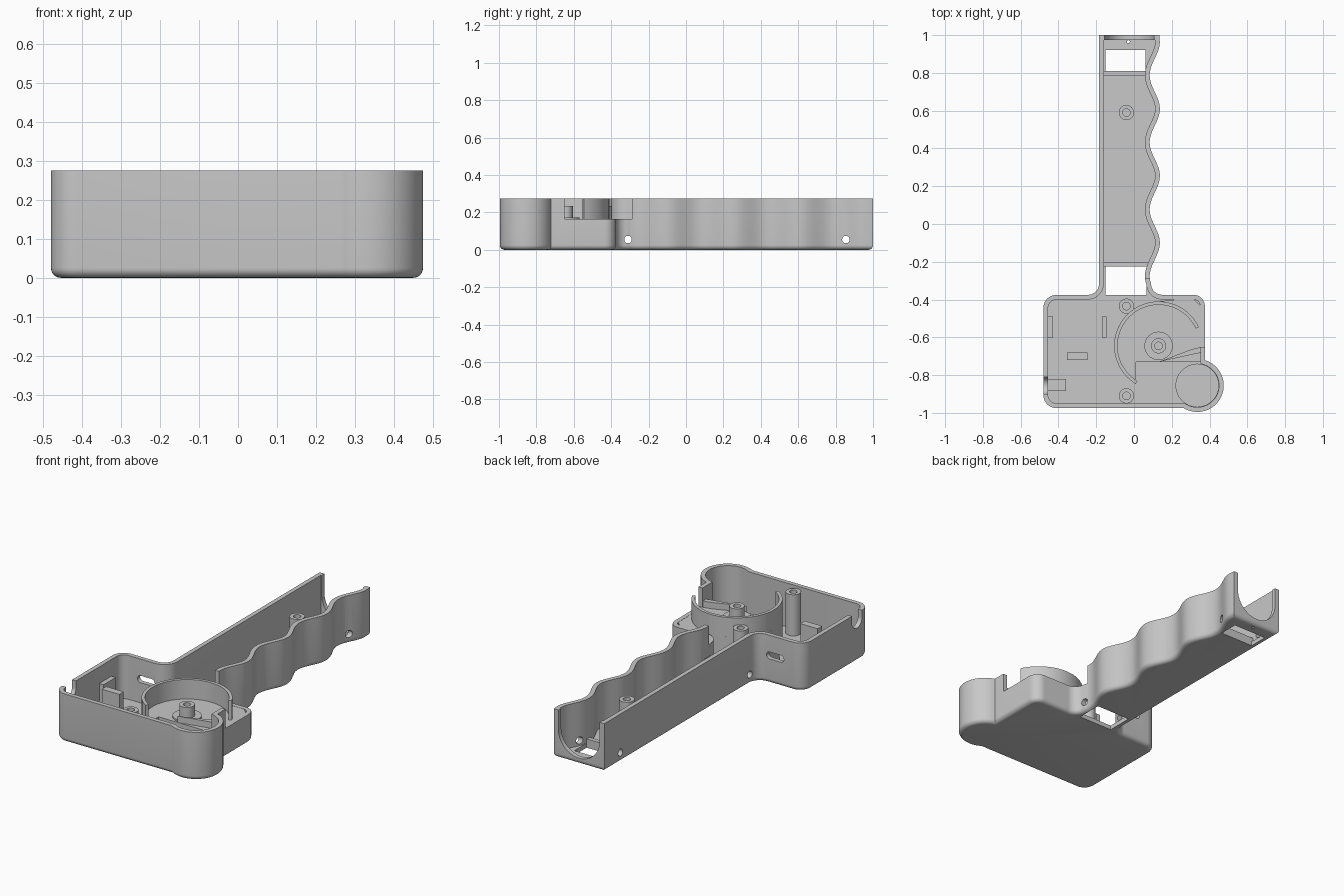
import bpy, bmesh, math
from mathutils import Vector, Matrix

cube = bpy.data.objects.get("Cube")
if cube:
    bpy.data.objects.remove(cube, do_unlink=True)

TOP, WALL, FLOOR, STEP = 0.275, 0.025, 0.025, 0.165
GREY = (0.58, 0.58, 0.58, 1)

grey = bpy.data.materials.new("plain grey")
grey.use_nodes = True
grey.diffuse_color = GREY
grey.node_tree.nodes["Principled BSDF"].inputs["Base Color"].default_value = GREY


def arc(cx, cy, r, a0, a1, n=10):
    steps = [math.radians(a0 + (a1 - a0) * i / n) for i in range(n + 1)]
    return [(cx + r * math.cos(a), cy + r * math.sin(a)) for a in steps]


def circle(cx, cy, r, n=32):
    return arc(cx, cy, r, 0, 360, n)[:-1]


def rect(x0, x1, y0, y1):
    return [(x0, y0), (x1, y0), (x1, y1), (x0, y1)]


def inset(points, d):
    """Move a counter-clockwise outline inwards by d with mitred corners."""
    result = []
    for i, p in enumerate(points):
        p = Vector(p)
        a = (p - Vector(points[i - 1])).normalized()
        b = (Vector(points[(i + 1) % len(points)]) - p).normalized()
        na, nb = Vector((-a.y, a.x)), Vector((-b.y, b.x))
        result.append(p + (na + nb) * d / (1 + na.dot(nb)))
    return result


def loft(name, outline, rings, matrix=None):
    """Stack inset copies of an outline, given as (inset, z), into a solid."""
    bm = bmesh.new()
    loops = [[bm.verts.new((x, y, z)) for x, y in inset(outline, d)] for d, z in rings]
    n = len(outline)
    for low, high in zip(loops, loops[1:]):
        for i in range(n):
            j = (i + 1) % n
            bm.faces.new((low[i], low[j], high[j], high[i]))
    bm.faces.new(loops[0][::-1])
    bm.faces.new(loops[-1])
    if matrix:
        bm.transform(matrix)
    mesh = bpy.data.meshes.new(name)
    bm.to_mesh(mesh)
    bm.free()
    mesh.materials.append(grey)
    ob = bpy.data.objects.new(name, mesh)
    bpy.context.collection.objects.link(ob)
    return ob


def prism(name, outline, z0, z1, matrix=None):
    return loft(name, outline, [(0, z0), (0, z1)], matrix)


def select(ob):
    bpy.ops.object.select_all(action='DESELECT')
    ob.select_set(True)
    bpy.context.view_layer.objects.active = ob


def cut(target, cutter):
    cutter.hide_render = True
    mod = target.modifiers.new("cut", 'BOOLEAN')
    mod.operation, mod.solver, mod.object = 'DIFFERENCE', 'EXACT', cutter
    mod.use_self = True
    select(target)
    bpy.ops.object.modifier_apply(modifier=mod.name)
    bpy.data.objects.remove(cutter, do_unlink=True)


# Outline: wide head with a round bulge, then a handle with a finger-grip edge
grip = []
for i in range(81):
    y = -0.3 + 1.26 * i / 80
    grip.append((0.11 + 0.027 * math.cos(math.tau * (y + 0.1) / 0.355), y))
outline = (arc(-0.41, -0.905, 0.07, 180, 270)
           + arc(0.335, -0.855, 0.14, 239, 433, 36)
           + arc(0.315, -0.435, 0.06, 0, 90)
           + arc(0.15, -0.315, 0.06, 270, 180)
           + grip + [(0.134, 1.0), (-0.185, 1.0)]
           + arc(-0.245, -0.315, 0.06, 0, -90)
           + arc(-0.41, -0.445, 0.07, 90, 180))

# Open tray with a rounded lower edge
edge = 0.025
rings = []
for i in range(7):
    a = math.pi / 2 * i / 6
    rings.append((edge * (1 - math.sin(a)), edge * (1 - math.cos(a))))
rings += [(0, TOP), (WALL, TOP), (WALL, FLOOR)]
shell = loft("half_shell", outline, rings)

# Floor windows at both ends of the handle
cut(shell, prism("window", rect(-0.15, 0.065, -0.375, -0.225), -0.1, 0.1))
cut(shell, prism("window", rect(-0.15, 0.06, 0.81, 0.92), -0.1, 0.1))
cut(shell, prism("end_hole", circle(-0.03, 0.965, 0.008, 16), -0.1, 0.1))
# Lowered wall beside the spool, and a shallow pocket in the bulge
cut(shell, prism("step", rect(0.03, 0.5, -0.65, -0.29), STEP, 0.4))
cut(shell, prism("pocket", circle(0.335, -0.855, 0.113), 0.017, 0.1))

# Side openings: outlines drawn as (x or y, z) and turned upright
along_x = Matrix(((0, 0, 1, 0), (1, 0, 0, 0), (0, 1, 0, 0), (0, 0, 0, 1)))
along_y = Matrix.Rotation(math.pi / 2, 4, 'X')
for y in (-0.31, 0.855):
    cut(shell, prism("screw_hole", circle(y, 0.055, 0.02), -0.3, 0.3, along_x))
cable = arc(-0.855, 0.235, 0.045, 180, 360, 16) + [(-0.81, 0.4), (-0.9, 0.4)]
cut(shell, prism("cable_notch", cable, -0.6, -0.44, along_x))
slot = arc(-0.265, 0.16, 0.02, -90, 90) + arc(-0.335, 0.16, 0.02, 90, 270)
cut(shell, prism("switch_slot", slot, 0.3, 0.43, along_y))
end = arc(-0.025, 0.165, 0.13, 180, 360, 24) + [(0.105, 0.4), (-0.155, 0.4)]
cut(shell, prism("end_opening", end, -1.1, -0.95, along_y))

# Raised spool deck with its curved guard wall
deck = ([(0.01, -0.73), (0.36, -0.73), (0.36, -0.44), (0.31, -0.39)]
        + arc(0.13, -0.645, 0.235, 90, 239, 30))
parts = [shell, prism("spool_deck", deck, 0.015, STEP - 0.001)]
guard = arc(0.13, -0.645, 0.235, 25, 239, 44) + arc(0.13, -0.645, 0.217, 239, 25, 44)
parts.append(prism("spool_guard", guard, STEP - 0.01, TOP))
parts.append(loft("spool_seat", circle(0.13, -0.645, 0.075),
                  [(0, STEP - 0.01), (0, STEP + 0.008)]))
lever = [(0.13, -0.73), (0.36, -0.68), (0.36, -0.65), (0.3, -0.665)]
parts.append(prism("spool_catch", lever, STEP - 0.01, 0.2))

# Hollow screw posts
for name, x, y, z0, z1 in (("front_post", -0.04, -0.91, 0.02, 0.26),
                           ("neck_post", -0.04, -0.435, 0.02, 0.235),
                           ("handle_post", -0.04, 0.59, 0.02, 0.22),
                           ("spool_post", 0.13, -0.645, 0.16, 0.235)):
    parts.append(loft(name, circle(x, y, 0.04),
                      [(0, z0), (0, z1), (0.02, z1), (0.02, z0 + 0.03)]))

# Ribs and locating blocks on the floor
for name, box, height in (("left_wall_rib", rect(-0.458, -0.428, -0.6, -0.49), 0.18),
                          ("middle_rib", rect(-0.17, -0.145, -0.6, -0.49), 0.15),
                          ("front_rib", rect(-0.355, -0.245, -0.72, -0.68), 0.22),
                          ("cable_clamp", rect(-0.457, -0.36, -0.885, -0.82), 0.08),
                          ("neck_crossbar", rect(-0.165, 0.075, -0.225, -0.2), 0.05),
                          ("end_crossbar", rect(-0.165, 0.07, 0.785, 0.81), 0.05)):
    parts.append(prism(name, box, 0.015, height))

for ob in parts:
    select(ob)
    bpy.ops.object.shade_smooth_by_angle(angle=math.radians(30))
